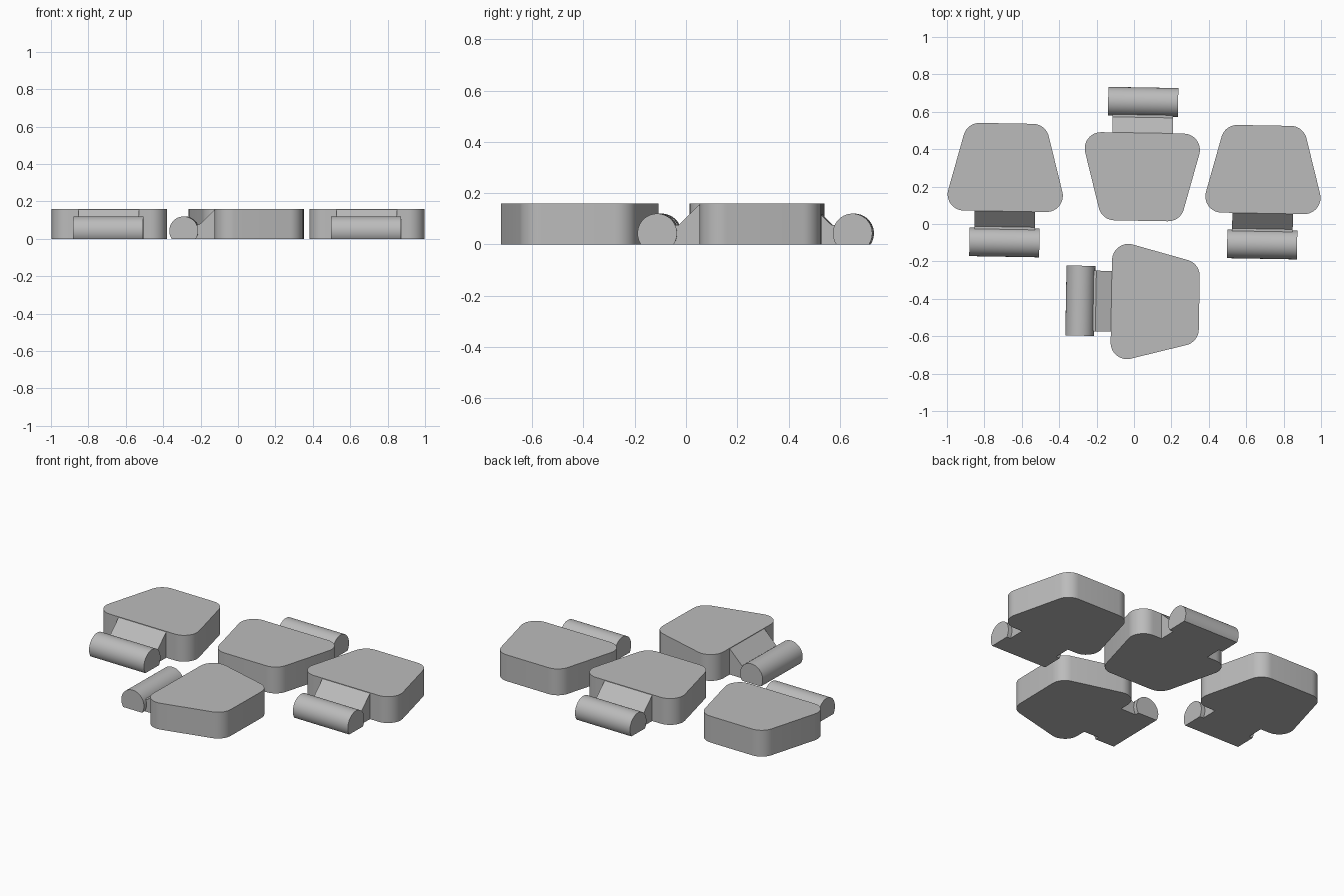
import bpy, bmesh
from math import radians, sin, cos, asin, sqrt
from mathutils import Matrix, Vector

cube = bpy.data.objects.get("Cube")
if cube:
    bpy.data.objects.remove(cube)

HEIGHT = 0.16          # body thickness
R_CORNER = 0.087       # body corner radius
R_PIN, PIN_Y, PIN_Z = 0.077, -0.166, 0.043

grey = bpy.data.materials.new("plain grey")
grey.use_nodes = True
colour = (0.5, 0.5, 0.5, 1)
grey.diffuse_color = colour
grey.node_tree.nodes["Principled BSDF"].inputs["Base Color"].default_value = colour


def arc(cx, cy, r, start, end, steps):
    """Points on an arc, angles in radians."""
    return [(cx + r * cos(start + (end - start) * i / steps),
             cy + r * sin(start + (end - start) * i / steps)) for i in range(steps + 1)]


def extrude(name, points, offset):
    """Solid made from a flat outline swept along the offset."""
    bm = bmesh.new()
    face = bm.faces.new([bm.verts.new(p) for p in points])
    swept = bmesh.ops.extrude_face_region(bm, geom=[face])["geom"]
    bmesh.ops.translate(bm, vec=Vector(offset),
                        verts=[g for g in swept if isinstance(g, bmesh.types.BMVert)])
    if face.is_valid and len([f for f in bm.faces if len(f.verts) == len(points)]) < 2:
        bm.faces.new(face.verts)
    bmesh.ops.recalc_face_normals(bm, faces=bm.faces[:])
    for f in bm.faces:
        f.smooth = True
    mesh = bpy.data.meshes.new(name)
    bm.to_mesh(mesh)
    bm.free()
    mesh.set_sharp_from_angle(angle=radians(30))
    mesh.materials.append(grey)
    return mesh


def across(name, profile, half_width):
    """Solid from a side profile (y, z), centred across x."""
    return extrude(name, [(-half_width, y, z) for y, z in profile], (2 * half_width, 0, 0))


# Body: trapezoid with round corners, wide edge on y = 0
side = (arc(0.221, R_CORNER, R_CORNER, radians(-90), radians(15), 12)
        + arc(0.143, 0.383, R_CORNER, radians(15), radians(90), 9))
outline = side + [(-x, y) for x, y in reversed(side)]
body = extrude("body", [(x, y, 0) for x, y in outline], (0, 0, HEIGHT))

# Arm: 45 degree ramp from the body down to a small ledge at the pin
pin_foot = PIN_Y + sqrt(R_PIN ** 2 - PIN_Z ** 2)
arm = across("arm", [(0, 0), (0, 0.157), (-0.083, 0.076), (-0.099, 0.076), (pin_foot, 0)], 0.162)

# Pin: round bar with a flat underside on the ground
flat = asin(PIN_Z / R_PIN)
pin = across("pin", arc(PIN_Y, PIN_Z, R_PIN, -flat, radians(180) + flat, 36), 0.187)

# Four copies of the piece: middle of the wide edge, and turn in degrees
PIECES = {
    "right": (-0.69, 0.068, -1),
    "left": (0.688, 0.057, -1),
    "back": (0.046, 0.487, 179),
    "front": (-0.121, -0.413, -91),
}
for place, (x, y, turn) in PIECES.items():
    where = Matrix.Translation((x, y, 0)) @ Matrix.Rotation(radians(turn), 4, "Z")
    for mesh in (body, arm, pin):
        obj = bpy.data.objects.new(f"{place}_{mesh.name}", mesh)
        obj.matrix_world = where
        bpy.context.collection.objects.link(obj)
